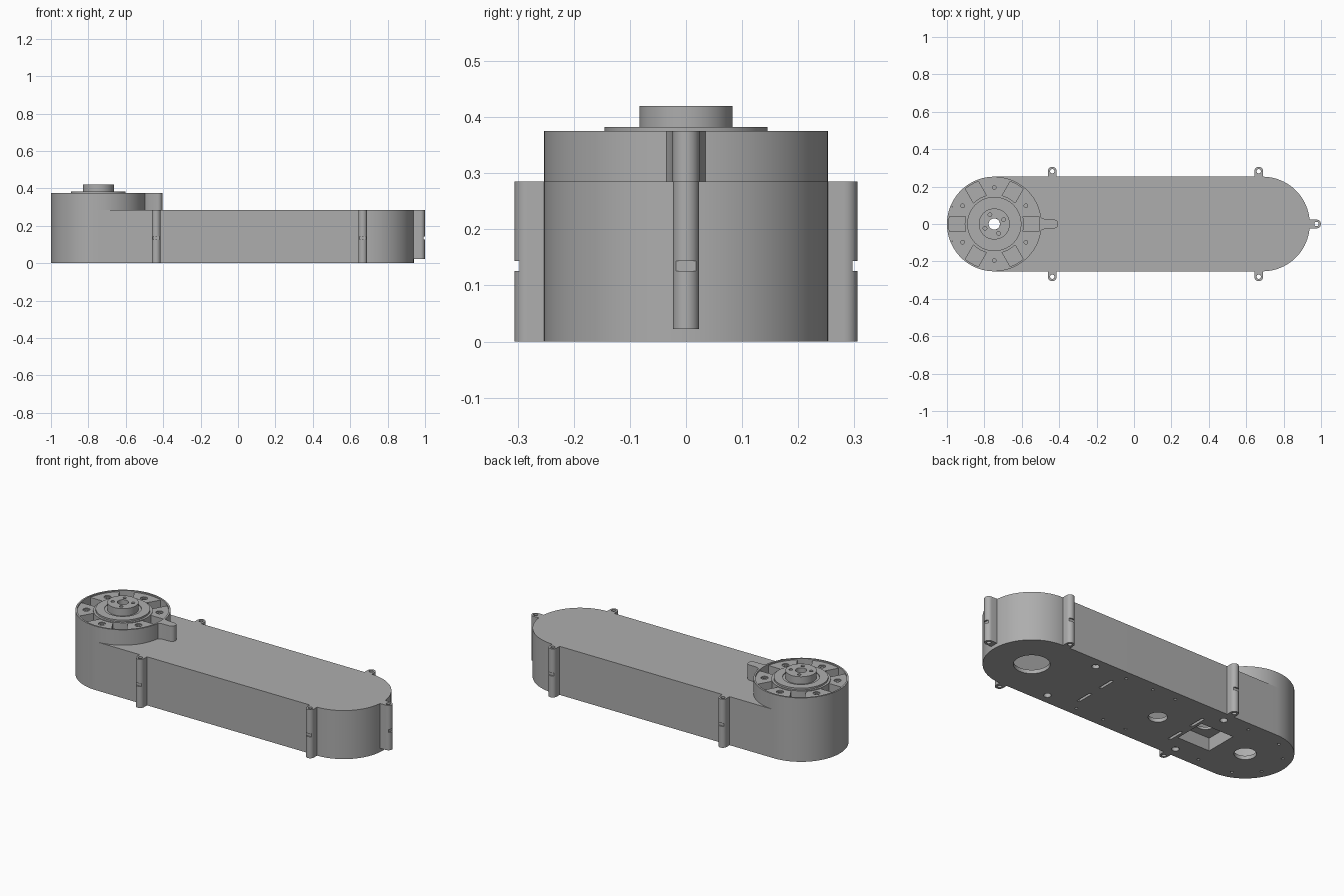
import bpy, bmesh
from math import cos, sin, pi, radians, asin

cube = bpy.data.objects.get("Cube")
if cube:
    bpy.data.objects.remove(cube)

grey = bpy.data.materials.new("grey plastic")
grey.use_nodes = True
COLOR = (0.42, 0.42, 0.42, 1)
grey.diffuse_color = COLOR
grey.node_tree.nodes["Principled BSDF"].inputs["Base Color"].default_value = COLOR

MOTOR_X, END_X, R = -0.747, 0.687, 0.253   # the two end centres and their radius
TOP, RIM, COVER = 0.285, 0.375, 0.022      # body top, motor rim top, cover thickness


def finish(name, bm):
    bmesh.ops.recalc_face_normals(bm, faces=bm.faces)
    me = bpy.data.meshes.new(name)
    bm.to_mesh(me)
    bm.free()
    me.materials.append(grey)
    ob = bpy.data.objects.new(name, me)
    bpy.context.scene.collection.objects.link(ob)
    return ob


def arc(cx, cy, r, a0, a1, n):
    return [(cx + r * cos(radians(a0 + (a1 - a0) * i / n)),
             cy + r * sin(radians(a0 + (a1 - a0) * i / n))) for i in range(n + 1)]


def prism(name, pts, z0, z1):
    bm = bmesh.new()
    face = bm.faces.new([bm.verts.new((x, y, z0)) for x, y in pts])
    top = bmesh.ops.extrude_face_region(bm, geom=[face])["geom"]
    bmesh.ops.translate(bm, vec=(0, 0, z1 - z0),
                        verts=[v for v in top if isinstance(v, bmesh.types.BMVert)])
    return finish(name, bm)


def cylinder(x, y, r, z0, z1, n=24):
    return prism("cutter", arc(x, y, r, 0, 360, n)[:-1], z0, z1)


def box(x, y, w, d, z0, z1):
    return prism("cutter", [(x + i * w / 2, y + j * d / 2)
                            for i, j in ((-1, -1), (1, -1), (1, 1), (-1, 1))], z0, z1)


def stadium(r):
    return arc(END_X, 0, r, -90, 90, 48) + arc(MOTOR_X, 0, r, 90, 270, 48)


def lathe(name, profile, n=96):
    bm = bmesh.new()
    rings = [[bm.verts.new((MOTOR_X + r * cos(2 * pi * i / n), r * sin(2 * pi * i / n), z))
              for i in range(n)] for r, z in profile]
    for a, b in zip(rings, rings[1:] + rings[:1]):
        for i in range(n):
            j = (i + 1) % n
            bm.faces.new((a[i], a[j], b[j], b[i]))
    return finish(name, bm)


def cut(ob, cutters):
    for c in cutters:
        mod = ob.modifiers.new("cut", "BOOLEAN")
        mod.operation, mod.solver, mod.object = "DIFFERENCE", "EXACT", c
        bpy.context.view_layer.objects.active = ob
        bpy.ops.object.modifier_apply(modifier=mod.name)
        bpy.data.objects.remove(c)


# Hollow body with its roof; the motor shaft bore goes right through
body = prism("body_shell", stadium(R), COVER, TOP)
cut(body, [prism("cutter", stadium(R - 0.02), 0, TOP - 0.015),
           cylinder(MOTOR_X, 0, 0.03, 0.2, 0.4, 32)])

# Bottom cover with openings, slots and screw holes
cover = prism("bottom_cover", stadium(R), 0, COVER)
LO, HI = -0.05, 0.1
SQUARE_X = -0.48
holes = [cylinder(END_X, 0, 0.095, LO, HI, 48), cylinder(-0.16, 0, 0.05, LO, HI, 32),
         cylinder(MOTOR_X, 0, 0.058, LO, HI, 32), box(SQUARE_X, 0, 0.21, 0.19, LO, HI)]
for s in (-1, 1):
    holes += [cylinder(x, s * 0.193, 0.02, LO, HI) for x in (0.42, -0.44)]
    holes += [box(x, s * 0.087, 0.016, 0.1, LO, HI) for x in (0.26, -0.35)]
    holes += [cylinder(x, s * 0.2, 0.008, LO, HI, 12) for x in (0.22, 0.04, -0.11, -0.6)]
    holes += [cylinder(MOTOR_X + 0.2 * cos(a), s * 0.2 * sin(a), 0.008, LO, HI, 12)
              for a in (radians(110), radians(155))]
cut(cover, holes)

# Square recess in the cover: walls and a bored floor
recess = box(SQUARE_X, 0, 0.23, 0.21, COVER, 0.09)
recess.name = "cover_recess"
cut(recess, [box(SQUARE_X, 0, 0.21, 0.19, 0, 0.075), cylinder(SQUARE_X, 0, 0.05, 0, 0.2, 32)])


# Screw lugs standing on the outer wall, bored and notched
def lug(name, x, y, angle, z0):
    c, s = cos(radians(angle)), sin(radians(angle))
    reach, half = 0.029, 0.0235
    local = [(-0.012, half)] + arc(reach, 0, half, 90, -90, 12)[:] + [(-0.012, -half)]

    def place(pts):
        return [(x + u * c - v * s, y + u * s + v * c) for u, v in pts]

    ob = prism(name, place(local), z0, TOP)
    bore = prism("cutter", place(arc(reach, 0, 0.012, 0, 360, 16)[:-1]), -0.1, 0.4)
    notch = prism("cutter", place([(0.044, -0.03), (0.07, -0.03), (0.07, 0.03), (0.044, 0.03)]),
                  0.126, 0.144)
    cut(ob, [bore, notch])


for side, s in (("front", -1), ("back", 1)):
    for end, x in (("right", -0.437), ("left", 0.667)):
        lug(f"{side}_{end}_lug", x, s * R, s * 90, 0)
lug("end_lug", END_X + R + 0.007, 0, 0, COVER)

# Motor housing rim and the rounded cable spout beside it
INNER = 0.243
lathe("motor_rim", [(R, TOP), (R, RIM), (INNER, RIM), (INNER, TOP)])
prism("cable_spout", [(-0.5, -0.036), (-0.475, -0.025)] + arc(-0.429, 0, 0.024, -90, 90, 12)
      + [(-0.475, 0.025), (-0.5, 0.036)], TOP, RIM)

# Motor face: recessed floor, core, output plate and hub
face = lathe("motor_face", [(0.03, TOP), (INNER, TOP), (INNER, 0.315), (0.158, 0.315),
                            (0.158, 0.372), (0.145, 0.372), (0.145, 0.382), (0.098, 0.382),
                            (0.098, 0.377), (0.083, 0.377), (0.083, 0.42), (0.03, 0.42)])
cut(face, [cylinder(MOTOR_X + 0.055 * cos(a), 0.055 * sin(a), 0.01, 0.39, 0.5, 16)
           for a in [radians(25 + 90 * k) for k in range(4)]])

# Six mounting pads with parallel-sided gaps between them
GAP = 0.04
for k in range(6):
    mid = 30 + 60 * k
    spread = [30 - asin(GAP / r) * 180 / pi for r in (0.158, INNER)]
    pts = (arc(MOTOR_X, 0, 0.158, mid - spread[0], mid + spread[0], 8)
           + arc(MOTOR_X, 0, INNER, mid + spread[1], mid - spread[1], 12))
    pad = prism(f"mounting_pad_{k + 1}", pts, 0.315, 0.368)
    px, py = MOTOR_X + 0.195 * cos(radians(mid)), 0.195 * sin(radians(mid))
    cut(pad, [cylinder(px, py, 0.019, 0.362, 0.5, 20), cylinder(px, py, 0.01, 0.34, 0.5, 16)])

# Smooth round walls, crisp edges
for ob in bpy.context.scene.objects:
    ob.select_set(ob.type == "MESH")
bpy.ops.object.shade_smooth_by_angle(angle=radians(30))
